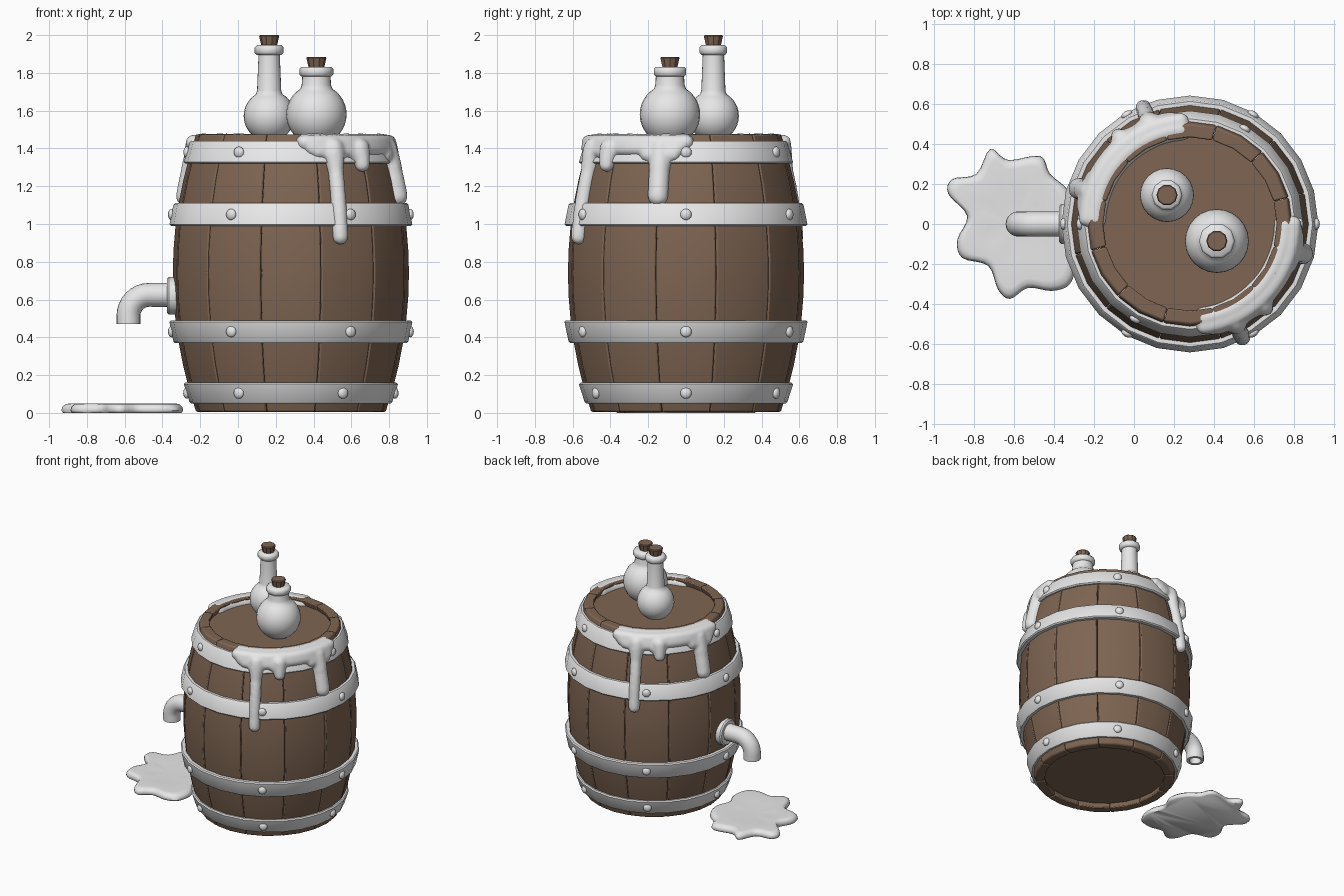
import bpy, bmesh, math
from mathutils import Vector, Matrix

if "Cube" in bpy.data.objects:
    bpy.data.objects.remove(bpy.data.objects["Cube"])

CX = 0.28  # barrel axis


def material(name, rgb):
    m = bpy.data.materials.new(name)
    m.diffuse_color = (*rgb, 1)
    m.use_nodes = True
    m.node_tree.nodes["Principled BSDF"].inputs["Base Color"].default_value = m.diffuse_color
    return m


WOOD = material("brown wood", (0.21, 0.13, 0.085))
GREY = material("light grey", (0.8, 0.8, 0.8))


def finish(bm, name, mat, angle=35):
    bmesh.ops.remove_doubles(bm, verts=bm.verts, dist=1e-5)
    bmesh.ops.recalc_face_normals(bm, faces=bm.faces)
    me = bpy.data.meshes.new(name)
    bm.to_mesh(me)
    bm.free()
    me.materials.append(mat)
    me.shade_smooth()
    me.set_sharp_from_angle(angle=math.radians(angle))
    ob = bpy.data.objects.new(name, me)
    bpy.context.collection.objects.link(ob)
    return ob


def loft(bm, rings, closed=False):
    """Skin equal-length rings of points; caps the ends unless closed."""
    vs = [[bm.verts.new(p) for p in ring] for ring in rings]
    n = len(vs[0])
    pairs = list(zip(vs, vs[1:])) + ([(vs[-1], vs[0])] if closed else [])
    for a, b in pairs:
        for i in range(n):
            j = (i + 1) % n
            bm.faces.new((a[i], a[j], b[j], b[i]))
    if not closed:
        bm.faces.new(vs[0])
        bm.faces.new(vs[-1])


def lathe(name, profile, n, mat, loc=(CX, 0, 0), closed=False, angle=35, rot=None):
    bm = bmesh.new()
    rings = [[(r * math.cos(2 * math.pi * i / n), r * math.sin(2 * math.pi * i / n), z)
              for i in range(n)] for r, z in profile]
    loft(bm, rings, closed)
    if rot:
        bm.transform(rot)
    bm.transform(Matrix.Translation(loc))
    return finish(bm, name, mat, angle)


def polar(deg, r, z):
    a = math.radians(deg)
    return Vector((CX + r * math.cos(a), r * math.sin(a), z))


def surf(z):
    return 0.50 + 0.125 * (1 - ((z - 0.74) / 0.74) ** 2)


# Staves: twelve bulging planks with bevelled seams
bm = bmesh.new()
for k in range(12):
    rings = []
    for i in range(13):
        z = 0.005 + 1.47 * i / 12
        ro, ri = surf(z), surf(z) - 0.07
        c = k * 30
        rings.append([polar(c + d, r, z) for r, ds in ((ro, (-14.9, 0, 14.9)), (ri, (14.9, 0, -14.9)))
                      for d in ds])
    loft(bm, rings)
staves = finish(bm, "barrel_staves", WOOD)
bev = staves.modifiers.new("seams", 'BEVEL')
bev.width = 0.009
bev.segments = 2
bev.limit_method = 'ANGLE'
bev.angle_limit = math.radians(40)

# Barrel heads
lathe("barrel_top_head", [(0.46, 1.40), (0.46, 1.43)], 24, WOOD)
lathe("barrel_bottom_head", [(0.46, 0.05), (0.46, 0.08)], 24, WOOD)

# Hoops with six rivets each: (name, low z, low radius, high z, high radius)
HOOPS = [("bottom", 0.05, 0.537, 0.16, 0.567), ("lower", 0.37, 0.622, 0.49, 0.643),
         ("upper", 0.99, 0.643, 1.11, 0.622), ("top", 1.32, 0.567, 1.44, 0.535)]
for name, z0, r0, z1, r1 in HOOPS:
    e = 0.008
    prof = [(r0 - 0.05, z0), (r0 - e, z0), (r0, z0 + e), (r1, z1 - e), (r1 - e, z1), (r1 - 0.05, z1)]
    lathe(name + "_hoop", prof, 24, GREY, closed=True)
    bm = bmesh.new()
    zc, rc = (z0 + z1) / 2, (r0 + r1) / 2
    for k in range(6):
        m = (Matrix.Translation(polar(60 * k, rc, zc)) @ Matrix.Rotation(math.radians(60 * k), 4, 'Z')
             @ Matrix.Diagonal((0.6, 1, 1, 1)))
        bmesh.ops.create_uvsphere(bm, u_segments=12, v_segments=8, radius=0.03, matrix=m)
    finish(bm, name + "_hoop_rivets", GREY, 60)


# Flasks with round body, neck, lip and cork
def flask(name, x, y, zc, rb, rn_low, rn, z_lip, r_lip, z_top):
    prof = []
    a0, a1 = -78, math.degrees(math.acos(rn_low / rb)) - 3
    for i in range(15):
        a = math.radians(a0 + (a1 - a0) * i / 14)
        prof.append((rb * math.cos(a), zc + rb * math.sin(a)))
    prof += [(rn_low, prof[-1][1] + 0.02), (rn, z_lip + 0.01)]
    lathe(name, prof, 24, GREY, (x, y, 0), angle=50)
    lathe(name + "_lip", [(r_lip - 0.012, z_lip), (r_lip, z_lip + 0.012), (r_lip, z_lip + 0.04),
                          (r_lip - 0.012, z_lip + 0.052)], 10, GREY, (x, y, 0), angle=50)
    lathe(name + "_cork", [(0.038, z_lip + 0.03), (0.042, z_lip + 0.052), (0.053, z_top - 0.006),
                           (0.048, z_top)], 10, WOOD, (x, y, 0))


flask("tall_flask", 0.165, 0.145, 1.572, 0.135, 0.064, 0.056, 1.895, 0.077, 2.0)
flask("round_flask", 0.415, -0.085, 1.58, 0.16, 0.078, 0.074, 1.78, 0.09, 1.885)

# Tap: flange and hollow elbow pipe
lathe("tap_flange", [(0.1, 0), (0.1, 0.06), (0.09, 0.07)], 20, GREY, (-0.305, 0, 0.62),
      rot=Matrix.Rotation(-math.pi / 2, 4, 'Y'))
path = [(-0.32, 0.625, 0, 0.064)]
for i in range(9):
    a = math.pi / 2 * i / 8
    path.append((-0.47 - 0.11 * math.sin(a), 0.515 + 0.11 * math.cos(a), a, 0.063))
path += [(-0.58, 0.47, math.pi / 2, 0.063), (-0.58, 0.47, math.pi / 2, 0.042),
         (-0.58, 0.54, math.pi / 2, 0.042)]
bm = bmesh.new()
rings = []
for x, z, a, r in path:
    u, v = Vector((-math.sin(a), 0, math.cos(a))), Vector((0, 1, 0))
    rings.append([Vector((x, 0, z)) + r * (u * math.cos(t) + v * math.sin(t))
                  for t in (2 * math.pi * k / 20 for k in range(20))])
loft(bm, rings)
finish(bm, "tap_spout", GREY)


# Slime over the rim: overlapping balls fused by a voxel remesh
def lerp(table, x):
    for (a, va), (b, vb) in zip(table, table[1:]):
        if a <= x <= b:
            return va + (vb - va) * (x - a) / (b - a)
    return table[-1][1]


HEM = [(278, 1.43), (286, 1.37), (304, 1.385), (309, 1.36), (317, 1.40), (335, 1.40),
       (338, 1.36), (352, 1.36), (360, 1.43)]
DRIPS = [(294.8, 0.932, 0.043), (312, 1.315, 0.036), (345.3, 1.148, 0.057)]  # angle, end z, radius


def slime(name, turn):
    bm = bmesh.new()

    def ball(deg, r, z, rad):
        bmesh.ops.create_icosphere(bm, subdivisions=2, radius=rad,
                                   matrix=Matrix.Translation(polar(deg + turn, r, z)))

    for k in range(56):
        deg = 278 + 82 * k / 55
        ball(deg, 0.475, 1.424, 0.057)
        z, low = 1.432, lerp(HEM, deg)
        while z >= low:
            ball(deg, surf(z) + 0.002, z, 0.042)
            z -= 0.016
    for deg, low, rad in DRIPS:
        z = low
        while z < 1.41:
            flare = 0.022 * max(0, (z - 1.28) / 0.13)
            ball(deg, surf(z) + 0.052 - rad, z, min(rad + flare, 0.06))
            z += 0.012
    me = bpy.data.meshes.new(name)
    bm.to_mesh(me)
    bm.free()
    me.materials.append(GREY)
    me.shade_smooth()
    ob = bpy.data.objects.new(name, me)
    bpy.context.collection.objects.link(ob)
    rm = ob.modifiers.new("fuse", 'REMESH')
    rm.mode = 'VOXEL'
    rm.voxel_size = 0.011
    rm.use_smooth_shade = True
    sm = ob.modifiers.new("soften", 'SMOOTH')
    sm.factor = 0.5
    sm.iterations = 5


slime("front_slime", 0)
slime("back_slime", 177)

# Puddle: smooth lobed outline, rounded edge
OUT = [(-0.72, 0.375), (-0.63, 0.32), (-0.47, 0.34), (-0.42, 0.25), (-0.33, 0.17), (-0.29, 0.06),
       (-0.33, -0.06), (-0.29, -0.18), (-0.32, -0.30), (-0.41, -0.335), (-0.53, -0.32),
       (-0.62, -0.375), (-0.68, -0.33), (-0.73, -0.21), (-0.86, -0.17), (-0.885, -0.08),
       (-0.835, 0.04), (-0.93, 0.15), (-0.91, 0.225), (-0.79, 0.25)]
pts = []
for i in range(len(OUT)):
    a, b, c, d = (Vector(OUT[(i + k) % len(OUT)]) for k in (-1, 0, 1, 2))
    for t in (0, 0.25, 0.5, 0.75):
        pts.append(0.5 * (2 * b + (c - a) * t + (2 * a - 5 * b + 4 * c - d) * t * t
                          + (3 * b - a - 3 * c + d) * t ** 3))
mid = Vector((-0.6, 0))
bm = bmesh.new()
loft(bm, [[(*(mid + (p - mid) * s), z) for p in pts]
          for s, z in ((0.97, 0), (1, 0.012), (0.985, 0.032), (0.93, 0.047), (0.85, 0.05),
                       (0.5, 0.044), (0.1, 0.042))])
finish(bm, "puddle", GREY, 60)
